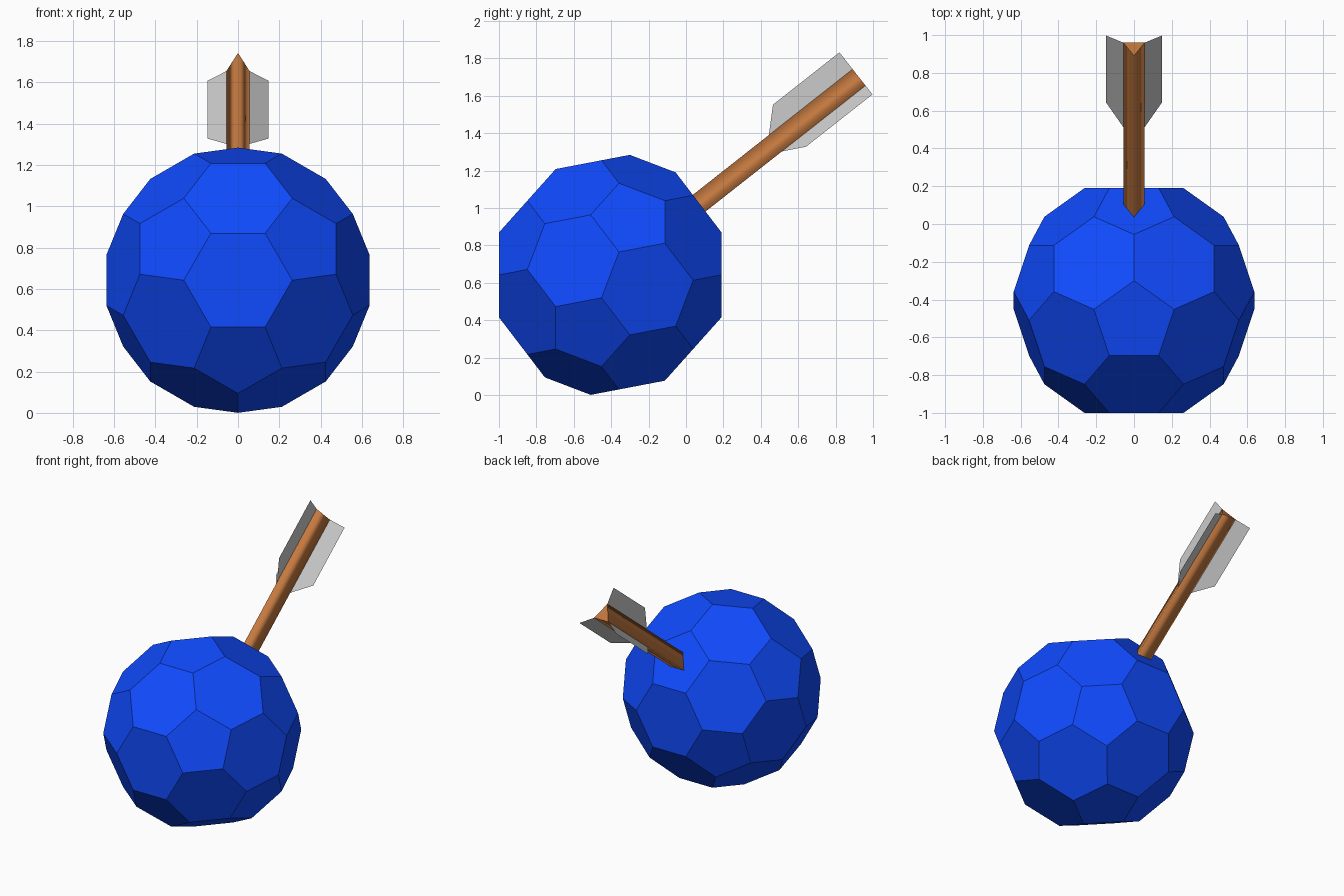
import bpy, bmesh, math
from mathutils import Matrix, Vector

if "Cube" in bpy.data.objects:
    bpy.data.objects.remove(bpy.data.objects["Cube"])

PHI = (1 + math.sqrt(5)) / 2


def material(name, rgb):
    m = bpy.data.materials.new(name)
    m.diffuse_color = (*rgb, 1)
    m.use_nodes = True
    m.node_tree.nodes["Principled BSDF"].inputs["Base Color"].default_value = m.diffuse_color
    return m


def add_object(name, bm, mat=None):
    me = bpy.data.meshes.new(name)
    bm.to_mesh(me)
    bm.free()
    ob = bpy.data.objects.new(name, me)
    bpy.context.collection.objects.link(ob)
    if mat:
        me.materials.append(mat)
    return ob


# Ball: icosahedron with each corner cut at a third of the edges
R = 0.65
ico = []
for a in (-1, 1):
    for b in (-PHI, PHI):
        ico += [Vector((0, a, b)), Vector((a, b, 0)), Vector((b, 0, a))]
bm = bmesh.new()
for p in ico:
    for q in ico:
        if 1.9 < (p - q).length < 2.1:
            bm.verts.new(((2 * p + q) / 3).normalized() * R)
bmesh.ops.convex_hull(bm, input=bm.verts)
bmesh.ops.dissolve_limit(bm, angle_limit=math.radians(3), verts=bm.verts, edges=bm.edges)
bmesh.ops.recalc_face_normals(bm, faces=bm.faces)
bm.transform(Matrix.Translation((0, -0.405, 0.642)) @ Matrix.Rotation(math.radians(-20.905), 4, 'X'))
add_object("ball", bm, material("blue", (0.005, 0.07, 1.0)))

# Arrow frame: local x = sideways, y = up from the shaft, z = along the shaft, origin at the tail
ELEV = math.radians(38.2)
side = Vector((1, 0, 0))
along = Vector((0, math.cos(ELEV), math.sin(ELEV)))
up = Vector((0, -math.sin(ELEV), math.cos(ELEV)))
frame = Matrix((side, up, along)).transposed().to_4x4()
frame.translation = (0, 0.96, 1.654)
section = [(0, 0.112), (-0.056, 0), (0.056, 0)]

# Shaft: three-sided prism
bm = bmesh.new()
tail = bm.faces.new([bm.verts.new((x, y, 0)) for x, y in section])
ext = bmesh.ops.extrude_face_region(bm, geom=[tail], use_keep_orig=True)
bmesh.ops.translate(bm, vec=(0, 0, -1.2), verts=[v for v in ext["geom"] if isinstance(v, bmesh.types.BMVert)])
bmesh.ops.recalc_face_normals(bm, faces=bm.faces)
for f in bm.faces:
    f.smooth = len(f.verts) == 4
for e in bm.edges:
    e.smooth = all(f.smooth for f in e.link_faces)
bm.transform(frame)
add_object("arrow_shaft", bm, material("wood", (0.55, 0.19, 0.05)))

# Fins: one flat vane on each corner of the shaft
outward = [(0, 0.114), (-0.091, -0.06), (0.091, -0.06)]
for name, (x, y), (dx, dy) in zip(("top_fin", "left_fin", "right_fin"), section, outward):
    bm = bmesh.new()
    pts = [(0, -0.57), (1, -0.452), (1, 0), (0, 0)]
    bm.faces.new([bm.verts.new((x + dx * k, y + dy * k, s)) for k, s in pts])
    bm.transform(frame)
    add_object(name, bm)
